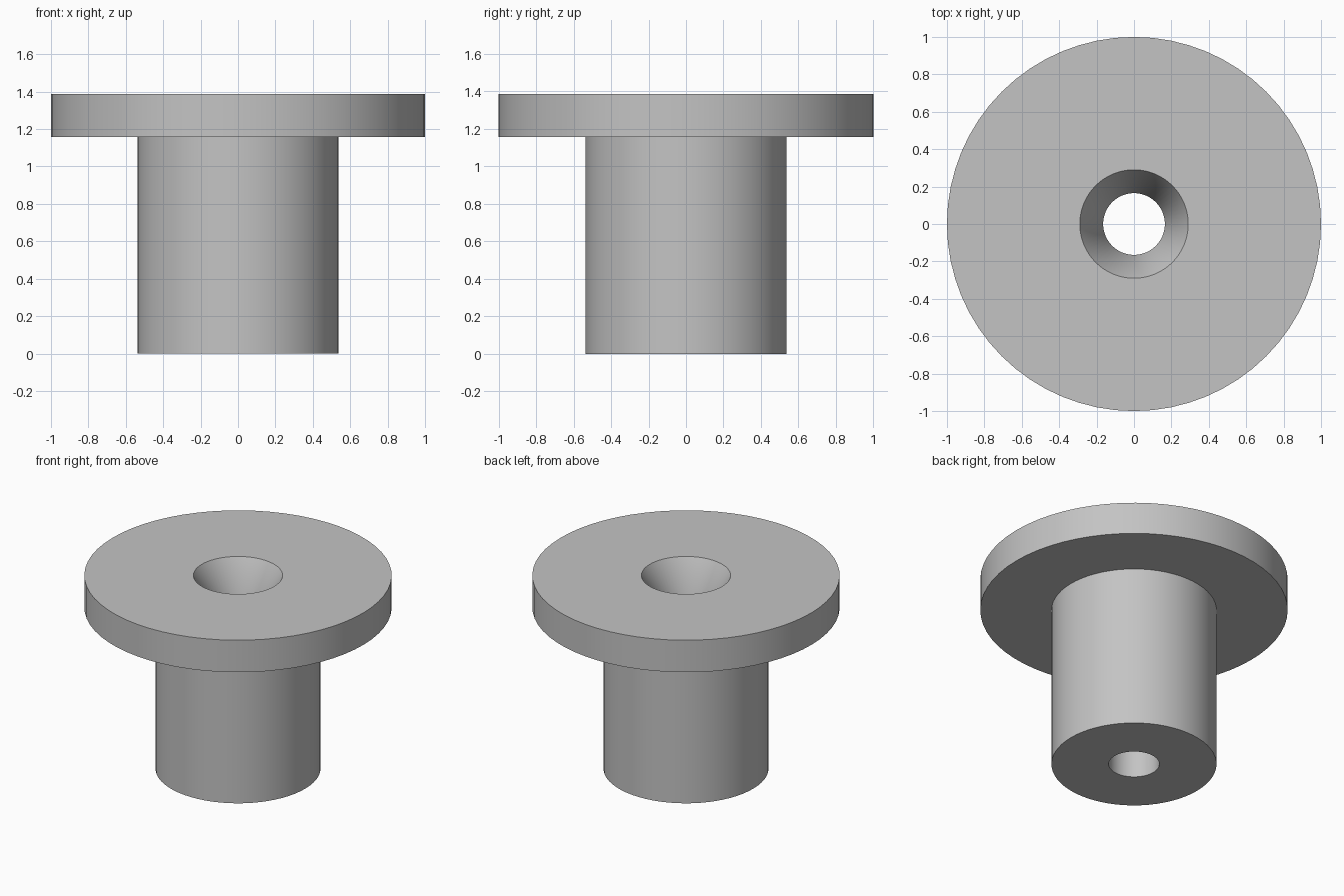
import bpy
import bmesh
from math import radians, tau
from mathutils import Matrix, Vector

cube = bpy.data.objects.get("Cube")
if cube:
    bpy.data.objects.remove(cube, do_unlink=True)

SEGMENTS = 64
BASE_Z, FLANGE_Z, TOP_Z = 0.0, 1.157, 1.387
STEM_R, FLANGE_R = 0.537, 1.0
BORE_R, SINK_R = 0.165, 0.29

# Plain grey material
grey = bpy.data.materials.new("plain grey")
grey.use_nodes = True
colour = (0.55, 0.55, 0.55, 1.0)
grey.diffuse_color = colour
grey.node_tree.nodes["Principled BSDF"].inputs["Base Color"].default_value = colour


def lathe(name, profile, material):
    """Revolve a closed (radius, height) profile about the z axis."""
    bm = bmesh.new()
    rings = []
    for i in range(SEGMENTS):
        turn = Matrix.Rotation(tau * i / SEGMENTS, 3, "Z")
        rings.append([bm.verts.new(turn @ Vector((r, 0, z))) for r, z in profile])
    for i, ring in enumerate(rings):
        after = rings[(i + 1) % SEGMENTS]
        for j in range(len(profile)):
            k = (j + 1) % len(profile)
            bm.faces.new((ring[j], after[j], after[k], ring[k]))
    bmesh.ops.recalc_face_normals(bm, faces=bm.faces)
    mesh = bpy.data.meshes.new(name)
    bm.to_mesh(mesh)
    bm.free()
    mesh.materials.append(material)
    obj = bpy.data.objects.new(name, mesh)
    bpy.context.collection.objects.link(obj)
    return obj


# Flanged bushing: stem, wide flange, conical mouth and straight bore
bushing = lathe("flanged_bushing", [
    (BORE_R, BASE_Z), (STEM_R, BASE_Z),
    (STEM_R, FLANGE_Z), (FLANGE_R, FLANGE_Z),
    (FLANGE_R, TOP_Z), (SINK_R, TOP_Z),
    (BORE_R, FLANGE_Z),
], grey)

# Smooth round walls, crisp rims
bpy.ops.object.select_all(action="DESELECT")
bushing.select_set(True)
bpy.context.view_layer.objects.active = bushing
bpy.ops.object.shade_smooth_by_angle(angle=radians(30))
